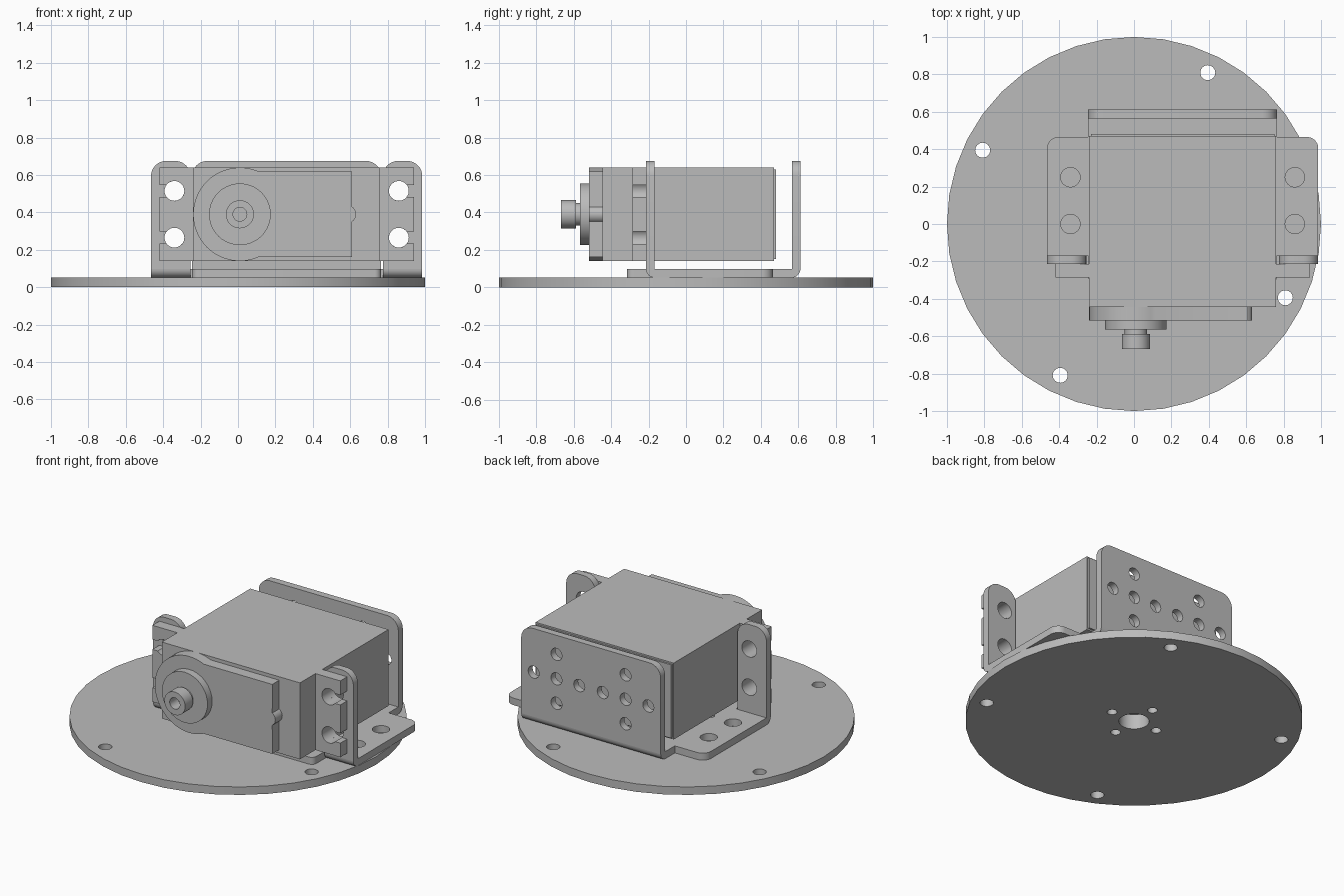
import bpy, bmesh
from math import sin, cos, pi, radians, asin
from mathutils import Vector, Matrix

cube = bpy.data.objects.get("Cube")
if cube:
    bpy.data.objects.remove(cube)

grey = bpy.data.materials.new("plain_grey")
grey.use_nodes = True
GREY = (0.5, 0.5, 0.5, 1)
grey.diffuse_color = GREY
grey.node_tree.nodes["Principled BSDF"].inputs["Base Color"].default_value = GREY

# Local (u, v, depth) directions for each extrusion axis
FRAMES = {
    "x": ((0, 1, 0), (0, 0, 1), (1, 0, 0)),
    "y": ((1, 0, 0), (0, 0, 1), (0, -1, 0)),
    "z": ((1, 0, 0), (0, 1, 0), (0, 0, 1)),
}


def arc(cx, cy, r, start, end, n):
    steps = [radians(start + (end - start) * i / n) for i in range(n + 1)]
    return [(cx + r * cos(a), cy + r * sin(a)) for a in steps]


def circle(cx, cy, r, n=24):
    return arc(cx, cy, r, 0, 360, n)[:-1]


def rounded(corners):
    """Outline from (u, v, radius) right-angle corners."""
    pts = []
    for i, (u, v, r) in enumerate(corners):
        p = Vector((u, v))
        if not r:
            pts.append((u, v))
            continue
        before = (Vector(corners[i - 1][:2]) - p).normalized()
        after = (Vector(corners[(i + 1) % len(corners)][:2]) - p).normalized()
        for k in range(9):
            t = k * pi / 16
            q = p + r * (before + after) - r * (after * cos(t) + before * sin(t))
            pts.append((q.x, q.y))
    return pts


def box(u0, u1, v0, v1, r_top=0):
    return rounded([(u0, v0, 0), (u1, v0, 0), (u1, v1, r_top), (u0, v1, r_top)])


def prism(name, axis, lo, hi, outline, holes=()):
    """Extrude a flat outline with holes between lo and hi along an axis."""
    curve = bpy.data.curves.new(name, "CURVE")
    curve.dimensions = "2D"
    curve.fill_mode = "BOTH"
    curve.extrude = (hi - lo) / 2
    for loop in [outline, *holes]:
        spline = curve.splines.new("POLY")
        spline.points.add(len(loop) - 1)
        for point, (u, v) in zip(spline.points, loop):
            point.co = (u, v, 0, 1)
        spline.use_cyclic_u = True
    temp = bpy.data.objects.new(name + "_outline", curve)
    bpy.context.scene.collection.objects.link(temp)
    graph = bpy.context.evaluated_depsgraph_get()
    mesh = bpy.data.meshes.new_from_object(temp.evaluated_get(graph))
    bpy.data.objects.remove(temp)
    bpy.data.curves.remove(curve)

    frame = Matrix(FRAMES[axis]).transposed().to_4x4()
    centre = Vector([(lo + hi) / 2 if a == axis else 0 for a in "xyz"])
    mesh.transform(Matrix.Translation(centre) @ frame)
    bm = bmesh.new()
    bm.from_mesh(mesh)
    bmesh.ops.remove_doubles(bm, verts=bm.verts, dist=1e-5)
    bmesh.ops.recalc_face_normals(bm, faces=bm.faces)
    bm.to_mesh(mesh)
    bm.free()
    mesh.materials.clear()
    mesh.materials.append(grey)
    obj = bpy.data.objects.new(name, mesh)
    bpy.context.scene.collection.objects.link(obj)
    bpy.ops.object.select_all(action="DESELECT")
    obj.select_set(True)
    bpy.context.view_layer.objects.active = obj
    bpy.ops.object.shade_smooth_by_angle(angle=radians(30))
    return obj


MID = 0.26                      # middle of motor and bracket in x
AXLE_X, AXLE_Z = 0.01, 0.39     # output shaft
FLOOR, SHEET = 0.052, 0.046     # disc thickness, bracket sheet thickness
TOP = FLOOR + SHEET
SCREW_Z = (0.265, 0.515)

# Round base disc with rim holes and hub holes
hub_holes = [circle(0, 0, 0.09)]
hub_holes += [circle(0.17 * cos(k * pi / 2), 0.17 * sin(k * pi / 2), 0.03, 16) for k in range(4)]
rim_holes = [circle(0.9 * cos(a), 0.9 * sin(a), 0.04)
             for a in (radians(64 + 90 * k) for k in range(4))]
prism("base_disc", "z", 0, FLOOR, circle(0, 0, 1, 40), hub_holes + rim_holes)

# Bracket floor with side flanges
half = [(0.505, -0.315, 0.035), (0.505, -0.168, 0), (0.725, -0.168, 0),
        (0.725, 0.465, 0.06), (0.505, 0.465, 0), (0.505, 0.565, 0)]
floor = [(MID + d, y, r) for d, y, r in half]
floor += [(MID - d, y, r) for d, y, r in reversed(half)]
flange_holes = [circle(MID + s * 0.6, y, 0.052) for s in (-1, 1) for y in (0, 0.25)]
prism("bracket_floor", "z", FLOOR, TOP, rounded(floor), hub_holes + flange_holes)

# Bracket back wall with two crosses of holes, and its bend
wall_holes = []
for cx in (AXLE_X, AXLE_X + 0.5):
    for du, dv in ((0, 0), (1, 0), (-1, 0), (0, 1), (0, -1)):
        wall_holes.append(circle(cx + 0.165 * du, AXLE_Z + 0.16 * dv, 0.04, 20))
prism("bracket_back_wall", "y", 0.565, 0.565 + SHEET,
      box(MID - 0.505, MID + 0.505, TOP, 0.675, 0.08), wall_holes)
prism("bracket_back_bend", "x", MID - 0.505, MID + 0.505,
      [(0.565, TOP)] + arc(0.565, TOP, SHEET, 270, 360, 8))

for s, side in ((-1, "right"), (1, "left")):
    # Bracket ear and its bend
    x0, x1 = sorted((MID + s * 0.515, MID + s * 0.725))
    prism(side + "_bracket_ear", "y", -0.168 - SHEET, -0.168,
          box(x0, x1, TOP, 0.675, 0.08),
          [circle(MID + s * 0.6, z, 0.053) for z in SCREW_Z])
    prism(side + "_ear_bend", "x", x0, x1,
          [(-0.168, TOP)] + arc(-0.168, TOP, SHEET, 180, 270, 8))

    # Motor mounting tab with open keyhole slots
    tab = [(0.49, 0.14), (0.68, 0.14)]
    for z in SCREW_Z:
        slot = 0.0325
        a = asin(slot / 0.053) * 180 / pi
        tab.append((0.68, z - slot))
        tab += arc(0.6, z, 0.053, 360 - a, a, 20)
        tab.append((0.68, z + slot))
    tab += [(0.68, 0.64), (0.49, 0.64)]
    prism(side + "_motor_tab", "y", -0.285, -0.214, [(MID + s * d, z) for d, z in tab])

# Motor case and slightly inset rear cap
prism("motor_case", "y", -0.445, 0.47, box(-0.24, 0.76, 0.14, 0.64))
prism("motor_rear_cap", "y", 0.47, 0.482, box(-0.23, 0.75, 0.15, 0.63))

# Gear cover: round end, straight sides and a small end bump
rise = 0.2275
a = asin(rise / 0.25) * 180 / pi
cover = arc(AXLE_X, AXLE_Z, 0.25, a, 360 - a, 36)
cover += [(0.61, AXLE_Z - rise)]
cover += arc(0.585, AXLE_Z, 0.047, -58, 58, 10)
cover += [(0.61, AXLE_Z + rise)]
prism("gear_cover", "y", -0.517, -0.445, cover)

# Output shaft stack
for name, y0, y1, r, bore in (("shaft_boss", -0.565, -0.517, 0.165, 0),
                              ("shaft_neck", -0.587, -0.565, 0.06, 0),
                              ("output_shaft", -0.668, -0.587, 0.075, 0.037)):
    holes = [circle(AXLE_X, AXLE_Z, bore)] if bore else []
    prism(name, "y", y0, y1, circle(AXLE_X, AXLE_Z, r, 40), holes)
